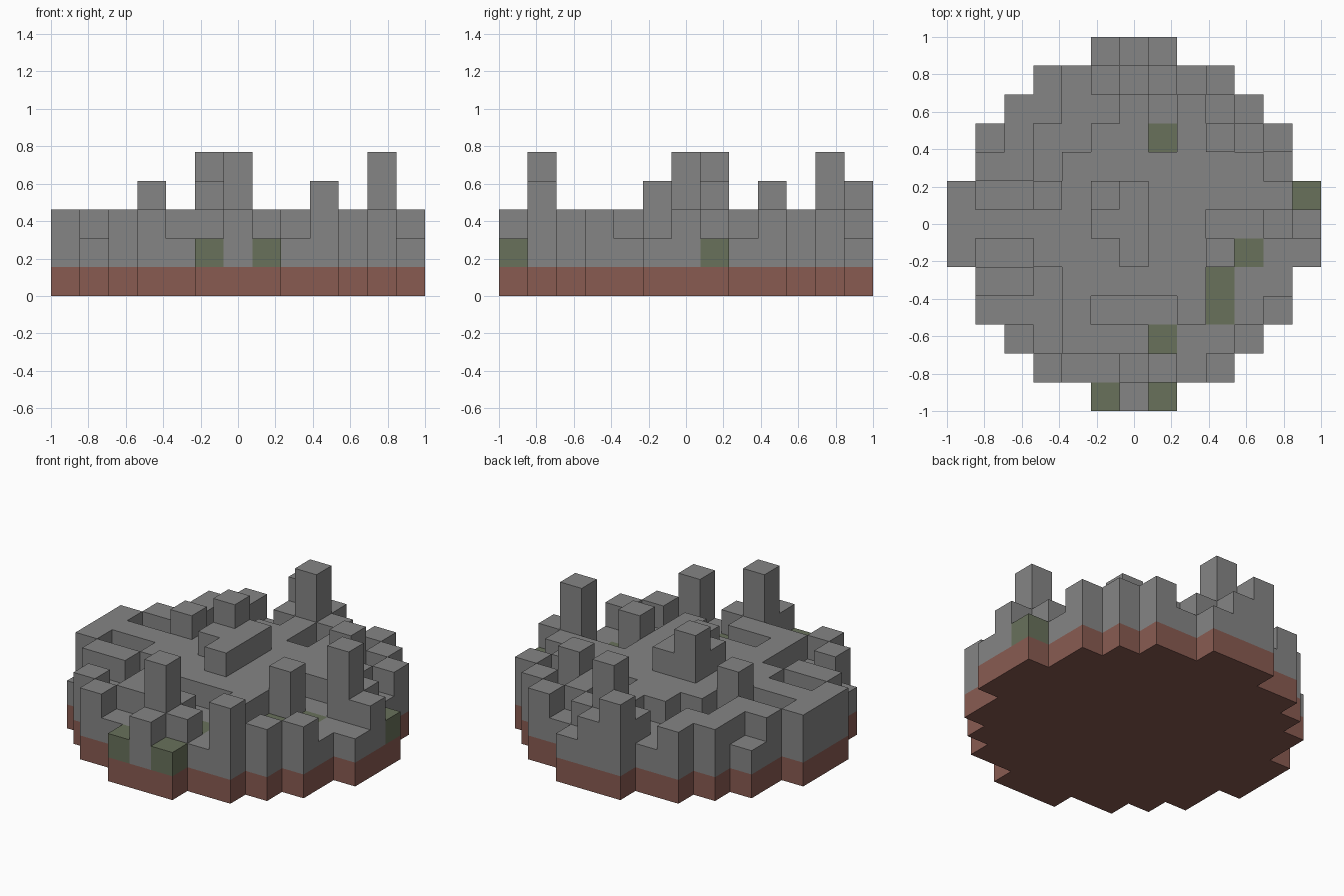
import bpy
import bmesh
from mathutils import Vector

cube = bpy.data.objects.get("Cube")
if cube:
    bpy.data.objects.remove(cube, do_unlink=True)

# Plan of the ruin, back row first: m low floor, g mossy floor,
# p platform, b block, t tower, dot is empty
PLAN = [
    ".....bpm.....",
    "...pmptpmp...",
    "..ppmmpmpmp..",
    ".mpmmppgpbmp.",
    ".ppmpppppppm.",
    "pmmbptbpppppg",
    "pppppbbppmmtp",
    "pmmpppbppbgmm",
    ".ppmpppppgmm.",
    ".mmmpmmmpgmp.",
    "..pmpppgmmp..",
    "...pmmtpmb...",
    ".....gpg.....",
]
LEVELS = {".": 0, "m": 2, "g": 2, "p": 3, "b": 4, "t": 5}
SIZE = len(PLAN)
CELL = 2 / SIZE


def make_material(name, color):
    mat = bpy.data.materials.new(name)
    mat.use_nodes = True
    mat.diffuse_color = (*color, 1)
    mat.node_tree.nodes["Principled BSDF"].inputs["Base Color"].default_value = (*color, 1)
    return mat


# Every filled voxel belongs to one part
voxels = {}
for j, row in enumerate(reversed(PLAN)):
    for i, key in enumerate(row):
        for k in range(LEVELS[key]):
            part = "earth_base" if k == 0 else "moss_blocks" if key == "g" else "stone_blocks"
            voxels[i, j, k] = part


def add_face(bm, cell, axis, side):
    """Add one outer square of a voxel, facing along the axis."""
    u, v = (axis + 1) % 3, (axis + 2) % 3
    corners = []
    for a, b in ((0, 0), (1, 0), (1, 1), (0, 1)):
        p = Vector(cell)
        p[axis] += side
        p[u] += a
        p[v] += b
        corners.append(bm.verts.new((p.x * CELL - 1, p.y * CELL - 1, p.z * CELL)))
    bm.faces.new(corners if side else corners[::-1])


def build_part(name, mat):
    """Skin the voxels of a part, leaving out hidden faces."""
    bm = bmesh.new()
    for cell, part in voxels.items():
        if part != name:
            continue
        for axis in range(3):
            for side in (0, 1):
                near = list(cell)
                near[axis] += 1 if side else -1
                if tuple(near) not in voxels:
                    add_face(bm, cell, axis, side)
    bmesh.ops.remove_doubles(bm, verts=bm.verts, dist=CELL / 100)
    bmesh.ops.dissolve_limit(bm, angle_limit=0.01, verts=bm.verts, edges=bm.edges)
    mesh = bpy.data.meshes.new(name)
    bm.to_mesh(mesh)
    bm.free()
    mesh.materials.append(mat)
    obj = bpy.data.objects.new(name, mesh)
    bpy.context.collection.objects.link(obj)


# Earth slab, stone ruin and mossy patches
build_part("earth_base", make_material("red_earth", (0.25, 0.105, 0.083)))
build_part("stone_blocks", make_material("grey_stone", (0.235, 0.235, 0.235)))
build_part("moss_blocks", make_material("dull_moss", (0.14, 0.165, 0.105)))
